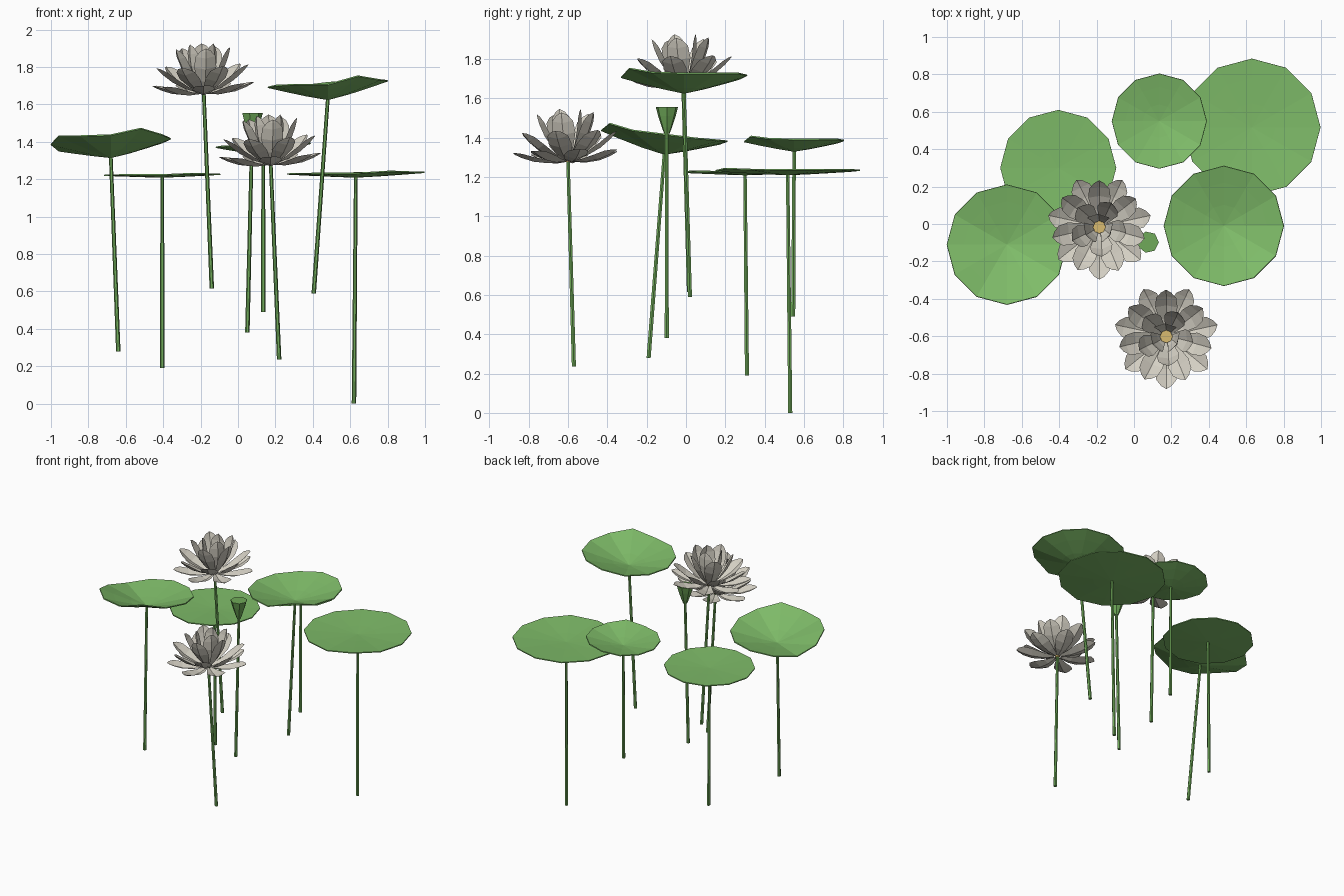
import bpy, math
from math import sin, cos, radians, pi
from mathutils import Vector

if "Cube" in bpy.data.objects:
    bpy.data.objects.remove(bpy.data.objects["Cube"])


def mat(name, col):
    m = bpy.data.materials.new(name)
    m.diffuse_color = (*col, 1)
    m.use_nodes = True
    m.node_tree.nodes["Principled BSDF"].inputs["Base Color"].default_value = m.diffuse_color
    return m


LEAF = mat("leaf_green", (0.21, 0.50, 0.14))
STEM = mat("stem_green", (0.16, 0.40, 0.10))
PETAL = mat("petal_ivory", (0.66, 0.63, 0.55))
GOLD = mat("stamen_gold", (0.70, 0.50, 0.16))


def make(name, verts, faces, m):
    me = bpy.data.meshes.new(name)
    me.from_pydata([tuple(v) for v in verts], [], faces)
    me.materials.append(m)
    ob = bpy.data.objects.new(name, me)
    bpy.context.collection.objects.link(ob)
    return ob


def lathe(name, rings, n, m):
    """Closed n-sided tube through rings of (centre, radius)."""
    v = [Vector(c) + Vector((r * cos(2 * pi * i / n), r * sin(2 * pi * i / n), 0))
         for c, r in rings for i in range(n)]
    f = [(k * n + i, k * n + (i + 1) % n, (k + 1) * n + (i + 1) % n, (k + 1) * n + i)
         for k in range(len(rings) - 1) for i in range(n)]
    f += [tuple(reversed(range(n))), tuple(range(len(v) - n, len(v)))]
    return make(name, v, f, m)


def stem(name, a, b):
    return lathe(name, [(a, 0.012), (b, 0.010)], 6, STEM)


def leaf(name, centre, radius, rim, scale, foot):
    """Twelve-sided dished leaf with an uneven rim, on its stem."""
    c, n = Vector(centre), 12
    v, f = [c], []
    for t in (0.35, 0.72, 1.0):
        for i in range(n):
            a = 2 * pi * i / n
            v.append(c + Vector((t * radius * cos(a), t * radius * sin(a),
                                 rim[i] * scale * t ** 1.15)))
    for i in range(n):
        j = (i + 1) % n
        f.append((0, 1 + i, 1 + j))
        for k in (1, 1 + n):
            f.append((k + i, k + n + i, k + n + j, k + j))
    ob = make(name, v, f, LEAF)
    s = ob.modifiers.new("thickness", 'SOLIDIFY')
    s.thickness, s.offset = 0.007, -1
    stem(name + "_stem", foot, c - Vector((0, 0, 0.003)))


# petal outline: position along length, half width, rise of centre line
OUTLINE = [(0.05, 0.014, 0.0), (0.32, 0.040, -0.012), (0.60, 0.060, -0.010),
           (0.82, 0.054, 0.004), (0.94, 0.028, 0.016)]


def flower(name, centre, foot, turn):
    c, base = Vector(centre), Vector(foot)
    tilt = Vector((0, 0, 1)).rotation_difference(c - base)
    v, f = [], []
    # rings: count, elevation, length, starting angle
    for count, elev, length, start in ((7, 6, 0.275, 270), (7, 27, 0.285, 295),
                                       (5, 55, 0.285, 62), (3, 72, 0.275, 90)):
        e = radians(elev)
        for i in range(count):
            a = radians(start + turn + 360 * i / count)
            out, side = Vector((cos(a), sin(a), 0)), Vector((-sin(a), cos(a), 0))
            along = out * cos(e) + Vector((0, 0, sin(e)))
            up = Vector((0, 0, cos(e))) - out * sin(e)
            k = len(v)
            for t, w, h in OUTLINE:
                for s in (-1, 0, 1):
                    p = (out * 0.01 + along * (t * length) + side * (s * w)
                         + up * (h + abs(s) * w * 0.35))
                    v.append(c + tilt @ p)
            v.append(c + tilt @ (out * 0.01 + along * length + up * 0.024))
            for r in range(len(OUTLINE) - 1):
                for s in (0, 1):
                    q = k + 3 * r + s
                    f.append((q, q + 3, q + 4, q + 1))
            q = k + 3 * (len(OUTLINE) - 1)
            f += [(q, q + 3, q + 1), (q + 1, q + 3, q + 2)]
    make(name + "_petals", v, f, PETAL)
    # golden heart
    lathe(name + "_heart", [(c, 0.015), (c + tilt @ Vector((0, 0, 0.06)), 0.034)], 8, GOLD)
    stem(name + "_stem", base, c + Vector((0, 0, 0.005)))


# leaves: rim heights every 30 degrees, counter-clockwise from +x
rim_a = [.10, .08, .07, .065, .05, .035, .07, .115, .115, .12, .155, .12]
rim_b = [.10, .10, .10, .09, .07, .065, .065, .075, .08, .08, .125, .105]
leaf("left_leaf", (-0.68, -0.11, 1.32), 0.32, rim_a, 1.0, (-0.64, -0.19, 0.28))
leaf("tall_leaf", (0.48, -0.01, 1.63), 0.32, rim_b, 1.0, (0.405, 0.02, 0.59))
leaf("small_leaf", (0.135, 0.55, 1.335), 0.253, rim_b, 0.6, (0.135, 0.545, 0.49))
leaf("flat_leaf", (-0.405, 0.30, 1.215), 0.31, rim_b, 0.15, (-0.405, 0.31, 0.19))
leaf("big_leaf", (0.63, 0.517, 1.215), 0.367, rim_b, 0.25, (0.62, 0.53, 0.0))

# flowers
flower("upper_flower", (-0.183, -0.015, 1.655), (-0.14, 0.015, 0.615), 0)
flower("front_flower", (0.175, -0.60, 1.275), (0.22, -0.57, 0.235), 0)

# seed pod
pod = Vector((0.075, -0.097, 0))
lathe("seed_pod", [(pod + Vector((0, 0, z)), r) for z, r in
                   ((1.42, 0.014), (1.45, 0.026), (1.51, 0.046), (1.555, 0.058))], 7, STEM)
stem("seed_pod_stem", (0.05, -0.098, 0.38), pod + Vector((0, 0, 1.43)))
